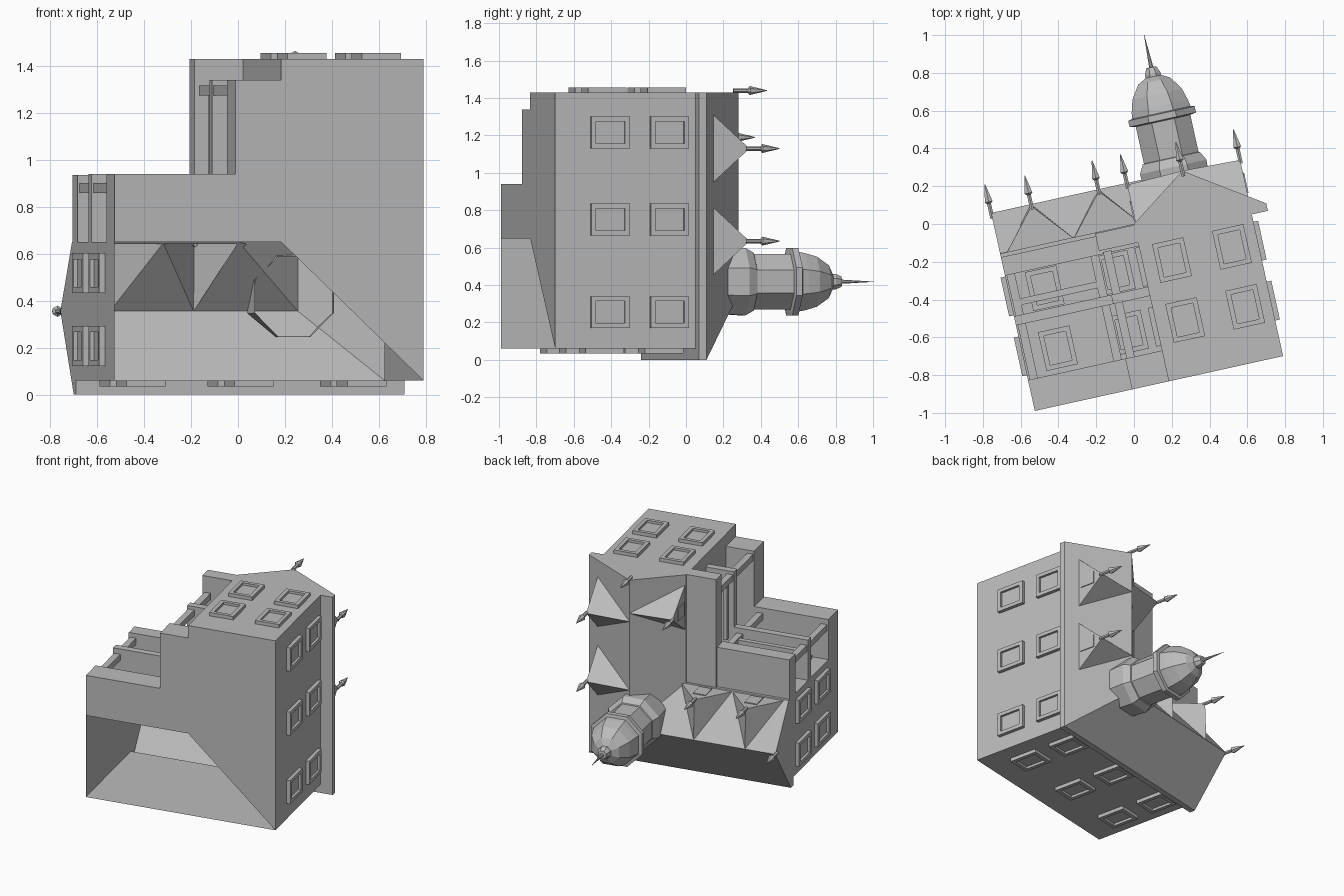
import bpy, bmesh, math
from mathutils import Vector

if "Cube" in bpy.data.objects:
    bpy.data.objects.remove(bpy.data.objects["Cube"])

A = math.radians(12.45)
C, S = math.cos(A), math.sin(A)
GREY = bpy.data.materials.new("stone_grey")
GREY.diffuse_color = (0.5, 0.5, 0.5, 1)
GREY.use_nodes = True
GREY.node_tree.nodes["Principled BSDF"].inputs["Base Color"].default_value = GREY.diffuse_color


def world(p):
    # house frame: u along its width, v from foundation to roof, w along world z
    u, v, w = p
    return Vector((C * u - S * v, S * u + C * v, w))


def build(name, faces):
    """Object from polygons given in the house frame."""
    bm = bmesh.new()
    for f in faces:
        bm.faces.new([bm.verts.new(world(p)) for p in f])
    if len(faces) > 1:
        bmesh.ops.remove_doubles(bm, verts=bm.verts, dist=1e-5)
        bmesh.ops.recalc_face_normals(bm, faces=bm.faces)
    me = bpy.data.meshes.new(name)
    bm.to_mesh(me)
    bm.free()
    me.materials.append(GREY)
    ob = bpy.data.objects.new(name, me)
    bpy.context.collection.objects.link(ob)
    return ob


def rings(name, loops, bottom=False, top=True):
    """Skin consecutive loops of equal length."""
    faces = []
    for a, b in zip(loops, loops[1:]):
        n = len(a)
        faces += [[a[i], a[(i + 1) % n], b[(i + 1) % n], b[i]] for i in range(n)]
    if bottom:
        faces.append(loops[0][::-1])
    if top:
        faces.append(loops[-1])
    return build(name, faces)


def box(name, u, v, w):
    loop = lambda z: [(u[0], v[0], z), (u[1], v[0], z), (u[1], v[1], z), (u[0], v[1], z)]
    return rings(name, [loop(w[0]), loop(w[1])], True)


def lathe(name, cu, cw, profile, n=8):
    """Turned part around an axis along v; profile is (radius, v)."""
    rings(name, [[(cu + r * math.cos((i + .5) * math.tau / n), v,
                   cw + r * math.sin((i + .5) * math.tau / n)) for i in range(n)]
                 for r, v in profile])


def window(name, c, normal, wide=.17, tall=.21, depth=.025, rim=.026):
    n = Vector(normal)
    h = n.cross(Vector((0, 1, 0)))
    def loop(inset, d):
        a, b = wide / 2 - inset, tall / 2 - inset
        return [Vector(c) + n * d + h * x + Vector((0, y, 0))
                for x, y in ((-a, -b), (a, -b), (a, b), (-a, b))]
    if rim:
        rings(name, [loop(0, 0), loop(0, depth), loop(rim, depth), loop(rim, .008)])
    else:
        rings(name, [loop(0, 0), loop(0, depth)])


def finial(u, w, v=.19):
    lathe("roof_finial", u, w, [(.012, v), (.012, v + .08), (.024, v + .09), (.002, v + .185)], 6)


def slope(name, f, e0, e1, r0, r1, dormers=(), half=.18, k=.03, normal=None):
    """Roof slope f(t, k), k from eave 0 to ridge 1, notched where dormers stand."""
    poly = [f(e0, 0), f(e1, 0), f(r1, 1)]
    for t in sorted(dormers, reverse=True):
        peak, a, b = f(t, 1), f(t - half, k), f(t + half, k)
        poly += [peak, b, a, peak]
        mid = (Vector(a) + Vector(b)) / 2
        tip = (mid.x, peak[1] - .01, mid.z)
        build("dormer", [[a, b, tip], [a, tip, peak], [b, peak, tip]])
        window("dormer_window", (mid.x, mid.y + .072, mid.z), normal, .09, .11, .006, 0)
        finial(mid.x, mid.z)
    build(name, [poly + [f(r0, 1)]])


# Walls: main range along u, tall wing along w
L, R, B, H, F = -.726, .62, -.853, .65, 1.43
build("left_end_wall", [[(L, B, .06), (L, -.085, .06), (L, -.085, 0), (L, -.044, 0),
                         (L, .22, .355), (L, -.01, H), (L, B, H)]])
build("wing_end_wall", [[(0, B, F), (R, B, F), (R, -.085, F), (.707, -.085, F),
                         (.707, -.044, F), (.31, .22, F), (0, 0, F)]])
build("long_wall", [[(L, B, .06), (R, B, .06), (R, -.085, .06), (L, -.085, .06)]])
build("wing_outer_wall", [[(R, B, .06), (R, B, F), (R, -.085, F), (R, -.085, .06)]])
build("wing_inner_wall", [[(0, B, H), (0, B, F), (0, 0, F), (0, 0, H)]])
build("range_inner_wall", [[(L, B, H), (0, B, H), (0, 0, H), (L, 0, H)]])
build("foundation", [[(R, B, .06), (R, B, F), (0, B, F), (0, B, H)]])

# Overhanging eaves
build("long_eave", [[(L, -.085, .06), (R, -.085, .06), (.707, -.085, 0), (L, -.085, 0)],
                    [(L, -.085, 0), (.707, -.085, 0), (.707, -.044, 0), (L, -.044, 0)]])
build("wing_eave", [[(R, -.085, .06), (R, -.085, F), (.707, -.085, F), (.707, -.085, 0)],
                    [(.707, -.085, 0), (.707, -.085, F), (.707, -.044, F), (.707, -.044, 0)]])

# Roof slopes with dormers
slope("long_roof", lambda t, k: (t, -.044 + .264 * k, .355 * k), L, .707, L, .31)
slope("wing_outer_roof", lambda t, k: (.707 - .397 * k, -.044 + .264 * k, t),
      0, F, .355, F, (.635, 1.13), .18, .215, (1, 0, 0))
slope("range_inner_roof", lambda t, k: (t, -.01 + .23 * k, H - .295 * k),
      L, 0, L, .31, (-.51, -.145), .18, .03, (0, 0, 1))
slope("wing_inner_roof", lambda t, k: (.31 * k, -.01 + .23 * k, t),
      H, F, .355, F, (1.19,), .16, .03, (-1, 0, 0))
finial(L, .355)
finial(.31, F + .01)

# Windows on every wall
for v in (-.23, -.555):
    for u in (.155, .48):
        window("wing_end_window", (u, v, F), (0, 0, 1))
    for w in (.255, .75, 1.215):
        window("wing_outer_window", (R, v, w), (1, 0, 0))
    for w in (.207, .517):
        window("left_end_window", (L, v, w), (-1, 0, 0))
    for u in (-.547, -.076, .416):
        window("long_wall_window", (u, v, .06), (0, 0, -1))
    for u in (-.535, -.15):
        window("porch_window", (u, v, H), (0, 0, 1))
    window("porch_side_window", (0, v, 1.1), (-1, 0, 0))

# Two-storey porch wrapped around the inner corner
for part, v in (("porch_base", (B, -.686)), ("porch_floor", (-.39, -.34))):
    box(part, (L, -.199), v, (H, .94))
    box(part, (-.199, 0), v, (H, 1.34))
box("porch_roof", (L, 0), (-.12, -.02), (H, .935))
box("porch_tall_roof", (-.212, 0), (-.1, -.005), (H, F))
for v in ((-.686, -.39), (-.34, -.11)):
    for u, w in ((-.695, .88), (-.24, .88), (-.17, 1.295)):
        box("porch_column", (u - .022, u + .022), v, (w - .022, w + .022))
box("porch_rail", (-.695, -.24), (-.29, -.255), (.865, .895))
box("porch_side_rail", (-.185, -.155), (-.29, -.255), (.88, 1.295))

# Domed corner turret
lathe("turret", .268, .418, [(.185, .1), (.195, .25), (.168, .297), (.16, .3), (.16, .5),
      (.195, .506), (.195, .54), (.172, .545), (.165, .58), (.145, .645), (.095, .715),
      (.045, .74), (.045, .755), (.03, .79), (.012, .792), (.001, .966)])
